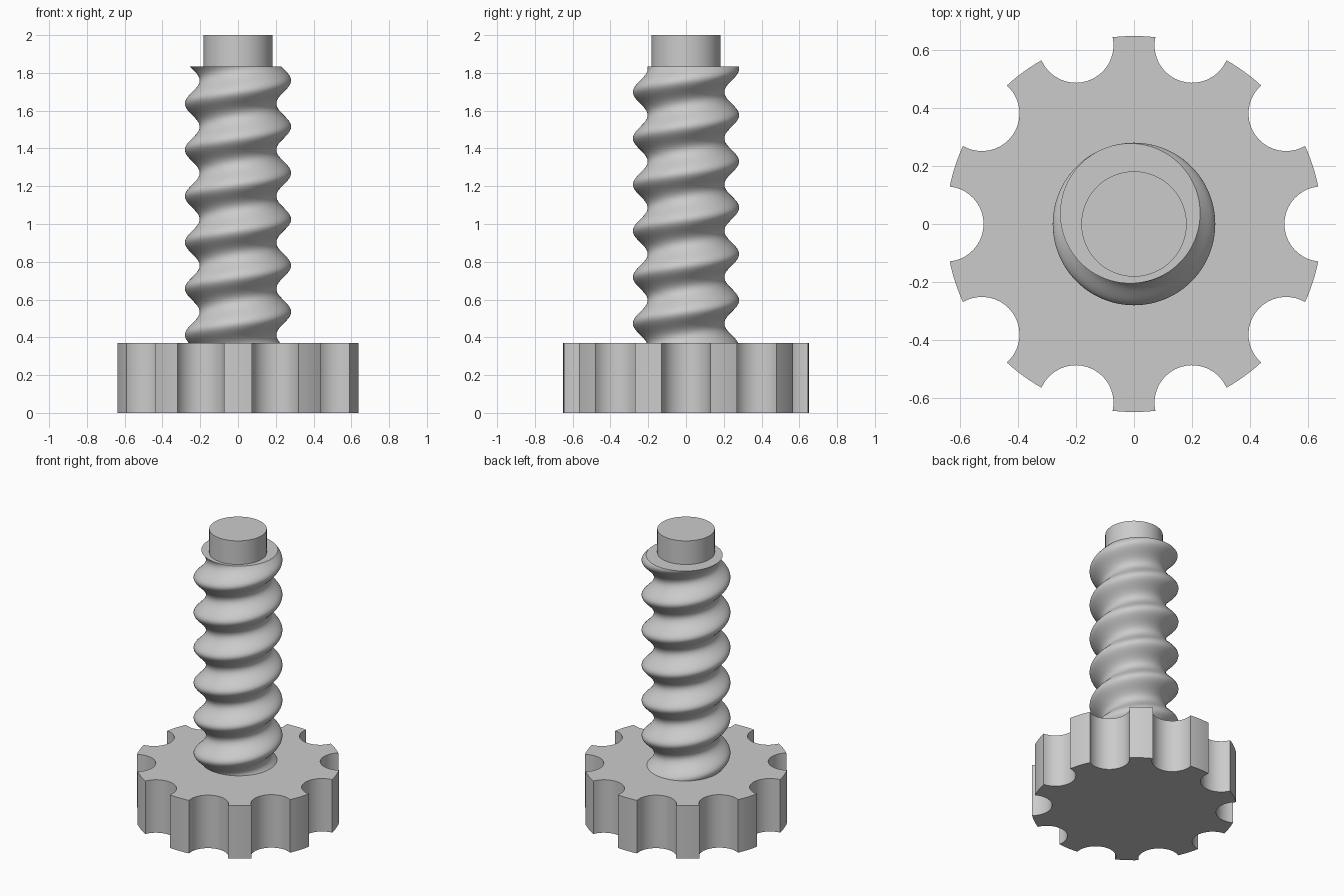
import bpy
import bmesh
from math import sin, cos, pi, tau, acos, atan2

if "Cube" in bpy.data.objects:
    bpy.data.objects.remove(bpy.data.objects["Cube"], do_unlink=True)

KNOB_TOP, THREAD_TOP, PEG_TOP = 0.37, 1.835, 2.0
PITCH, CREST_Z = 0.245, 1.76

grey = bpy.data.materials.new("plain grey")
grey.use_nodes = True
color = (0.6, 0.6, 0.6, 1)
grey.diffuse_color = color
grey.node_tree.nodes["Principled BSDF"].inputs["Base Color"].default_value = color


def loft(name, sections):
    """Skin a stack of matching closed outlines and cap both ends."""
    bm = bmesh.new()
    rings = [[bm.verts.new(p) for p in s] for s in sections]
    n = len(rings[0])
    for low, high in zip(rings, rings[1:]):
        for i in range(n):
            j = (i + 1) % n
            bm.faces.new((low[i], low[j], high[j], high[i]))
    bm.faces.new(rings[0][::-1])
    bm.faces.new(rings[-1])
    mesh = bpy.data.meshes.new(name)
    bm.to_mesh(mesh)
    bm.free()
    mesh.materials.append(grey)
    obj = bpy.data.objects.new(name, mesh)
    bpy.context.collection.objects.link(obj)
    bpy.ops.object.select_all(action="DESELECT")
    obj.select_set(True)
    bpy.context.view_layer.objects.active = obj
    bpy.ops.object.shade_smooth_by_angle(angle=pi / 6)
    return obj


def circle(radius, z, cx=0, cy=0, n=96):
    return [(cx + radius * cos(tau * i / n), cy + radius * sin(tau * i / n), z)
            for i in range(n)]


def knob_outline(z, radius=0.65, notch=0.13, count=10, steps=20):
    """Disc outline with round finger notches centred on its rim."""
    # Half angle of a notch seen from the disc centre, and its own sweep
    half = acos(1 - notch ** 2 / (2 * radius ** 2))
    sweep = atan2(radius * sin(half), radius - radius * cos(half))
    points = []
    for k in range(count):
        a = tau * k / count
        for i in range(steps + 1):
            b = a + pi + sweep * (1 - 2 * i / steps)
            points.append((radius * cos(a) + notch * cos(b),
                           radius * sin(a) + notch * sin(b), z))
        gap = tau / count - 2 * half
        for i in range(1, 6):
            b = a + half + gap * i / 6
            points.append((radius * cos(b), radius * sin(b), z))
    return points


# Notched hand knob
loft("knob", [knob_outline(0), knob_outline(KNOB_TOP)])

# Screw thread: an off-centre circle twisted along the shaft
layers = 240
sections = []
for i in range(layers + 1):
    z = KNOB_TOP + (THREAD_TOP - KNOB_TOP) * i / layers
    turn = tau * (z - CREST_Z) / PITCH
    sections.append(circle(0.242, z, 0.039 * cos(turn), 0.039 * sin(turn)))
loft("threaded_shaft", sections)

# Plain end peg
loft("end_peg", [circle(0.182, THREAD_TOP), circle(0.182, PEG_TOP)])
